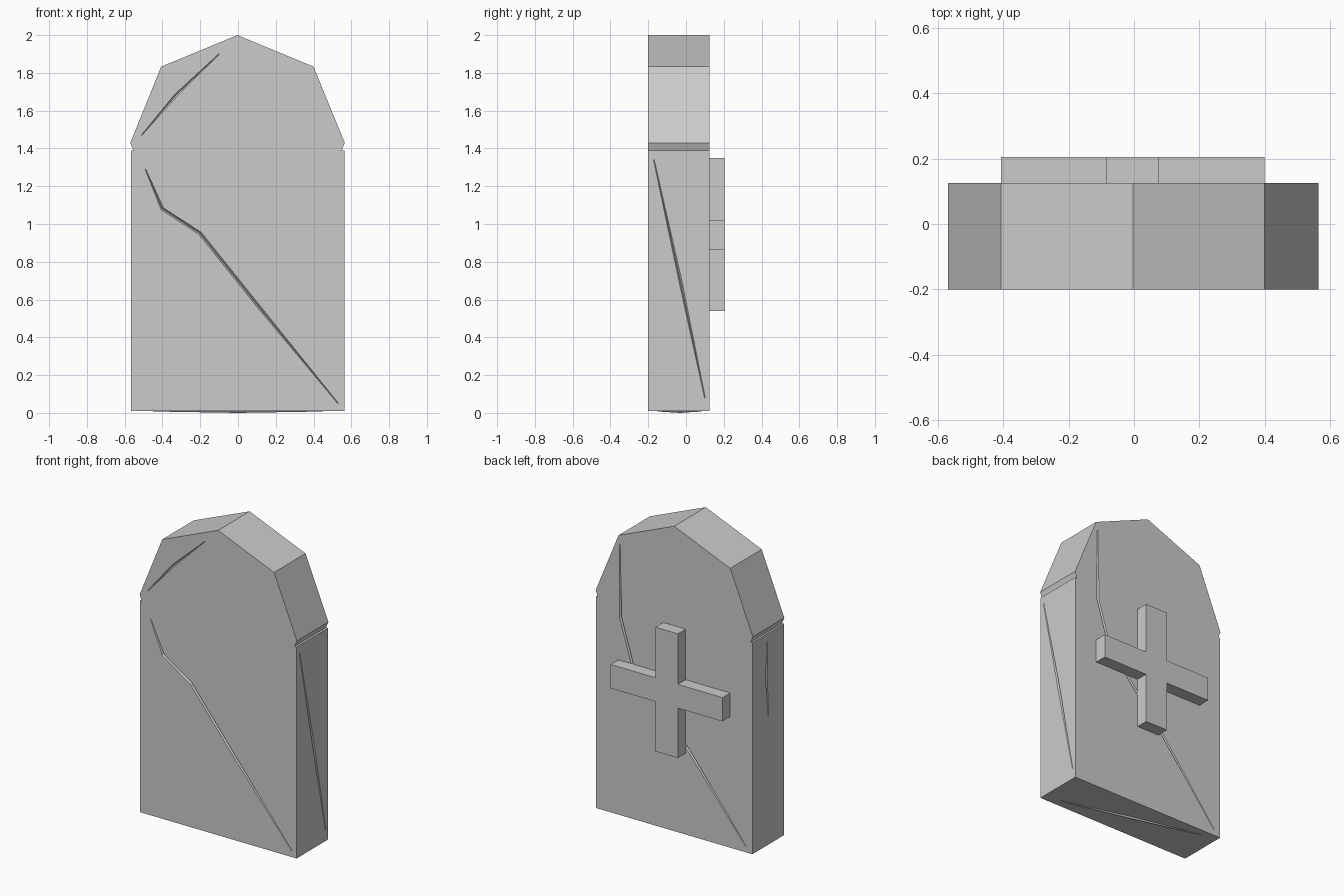
import bpy, bmesh
from mathutils import Vector

if "Cube" in bpy.data.objects:
    bpy.data.objects.remove(bpy.data.objects["Cube"])

FRONT, BACK = -0.20, 0.125


def make_object(name, bm):
    bmesh.ops.recalc_face_normals(bm, faces=bm.faces)
    mesh = bpy.data.meshes.new(name)
    bm.to_mesh(mesh)
    bm.free()
    obj = bpy.data.objects.new(name, mesh)
    bpy.context.collection.objects.link(obj)
    return obj


def extrude_profile(name, points, y0, y1):
    """Prism from an x-z outline, running from y0 to y1."""
    bm = bmesh.new()
    face = bm.faces.new([bm.verts.new((x, y0, z)) for x, z in points])
    res = bmesh.ops.extrude_face_region(bm, geom=[face])
    verts = [v for v in res["geom"] if isinstance(v, bmesh.types.BMVert)]
    bmesh.ops.translate(bm, verts=verts, vec=(0, y1 - y0, 0))
    return make_object(name, bm)


def sliver(name, points, normal, width=0.008, depth=0.012):
    """Thin diamond-section strip along a path lying on a face; tapers at the ends."""
    n = Vector(normal).normalized()
    pts = [Vector(p) for p in points]
    bm = bmesh.new()
    rings = []
    for i, p in enumerate(pts):
        along = (pts[min(i + 1, len(pts) - 1)] - pts[max(i - 1, 0)]).normalized()
        side = along.cross(n).normalized()
        s = 0.25 if i in (0, len(pts) - 1) else 1.0
        offs = (side * width, n * depth, -side * width, -n * depth)
        rings.append([bm.verts.new(p + o * s) for o in offs])
    for a, b in zip(rings, rings[1:]):
        for k in range(4):
            m = (k + 1) % 4
            bm.faces.new((a[k], a[m], b[m], b[k]))
    bm.faces.new(rings[0])
    bm.faces.new(rings[-1])
    return make_object(name, bm)


# headstone: slab with half-octagon top and a small notch at the shoulder
stone = extrude_profile("headstone", [
    (-0.567, 0.01), (0.563, 0.01), (0.563, 1.39), (0.549, 1.39),
    (0.565, 1.43), (0.40, 1.833), (-0.003, 2.0), (-0.407, 1.833),
    (-0.57, 1.43), (-0.554, 1.39), (-0.567, 1.39)], FRONT, BACK)

# hairline cracks cut into the faces
cracks = {
    "front_crack": ([(x, FRONT, z) for x, z in
                     ((-0.49, 1.29), (-0.40, 1.08), (-0.20, 0.95), (0.12, 0.55), (0.53, 0.05))],
                    (0, -1, 0)),
    "front_top_crack": ([(x, FRONT, z) for x, z in
                         ((-0.51, 1.47), (-0.33, 1.68), (-0.10, 1.90))], (0, -1, 0)),
    "back_crack": ([(x, BACK, z) for x, z in
                    ((0.39, 1.78), (0.385, 1.30), (0.30, 1.02), (-0.12, 0.55), (-0.52, 0.05))],
                   (0, 1, 0)),
    "right_crack": ([(0.563, y, z) for y, z in
                     ((-0.17, 1.34), (-0.03, 0.70), (0.10, 0.08))], (1, 0, 0)),
    "left_crack": ([(-0.567, y, z) for y, z in
                    ((-0.03, 1.34), (-0.02, 1.10), (-0.04, 0.85))], (-1, 0, 0)),
}
for name, (path, normal) in cracks.items():
    cutter = sliver(name + "_cutter", path, normal)
    cutter.hide_render = True
    cutter.hide_set(True)
    mod = stone.modifiers.new(name, "BOOLEAN")
    mod.operation = "DIFFERENCE"
    mod.solver = "EXACT"
    mod.object = cutter

# apply the cuts, then drop the cutters
bpy.context.view_layer.update()
deps = bpy.context.evaluated_depsgraph_get()
cut_mesh = bpy.data.meshes.new_from_object(stone.evaluated_get(deps))
stone.modifiers.clear()
stone.data = cut_mesh
for name in cracks:
    bpy.data.objects.remove(bpy.data.objects[name + "_cutter"])

# slight ridge under the base
sliver("base_ridge", [(-0.45, 0.08, 0.01), (0.0, -0.03, 0.01), (0.45, -0.15, 0.01)],
       (0, 0, -1), 0.01, 0.01)

# raised cross on the back
xl, xr, bl, br = -0.407, 0.40, -0.085, 0.077
zb, zt, lo, hi = 0.54, 1.35, 0.865, 1.02
extrude_profile("cross", [
    (bl, zb), (br, zb), (br, lo), (xr, lo), (xr, hi), (br, hi),
    (br, zt), (bl, zt), (bl, hi), (xl, hi), (xl, lo), (bl, lo)], BACK - 0.01, 0.205)
